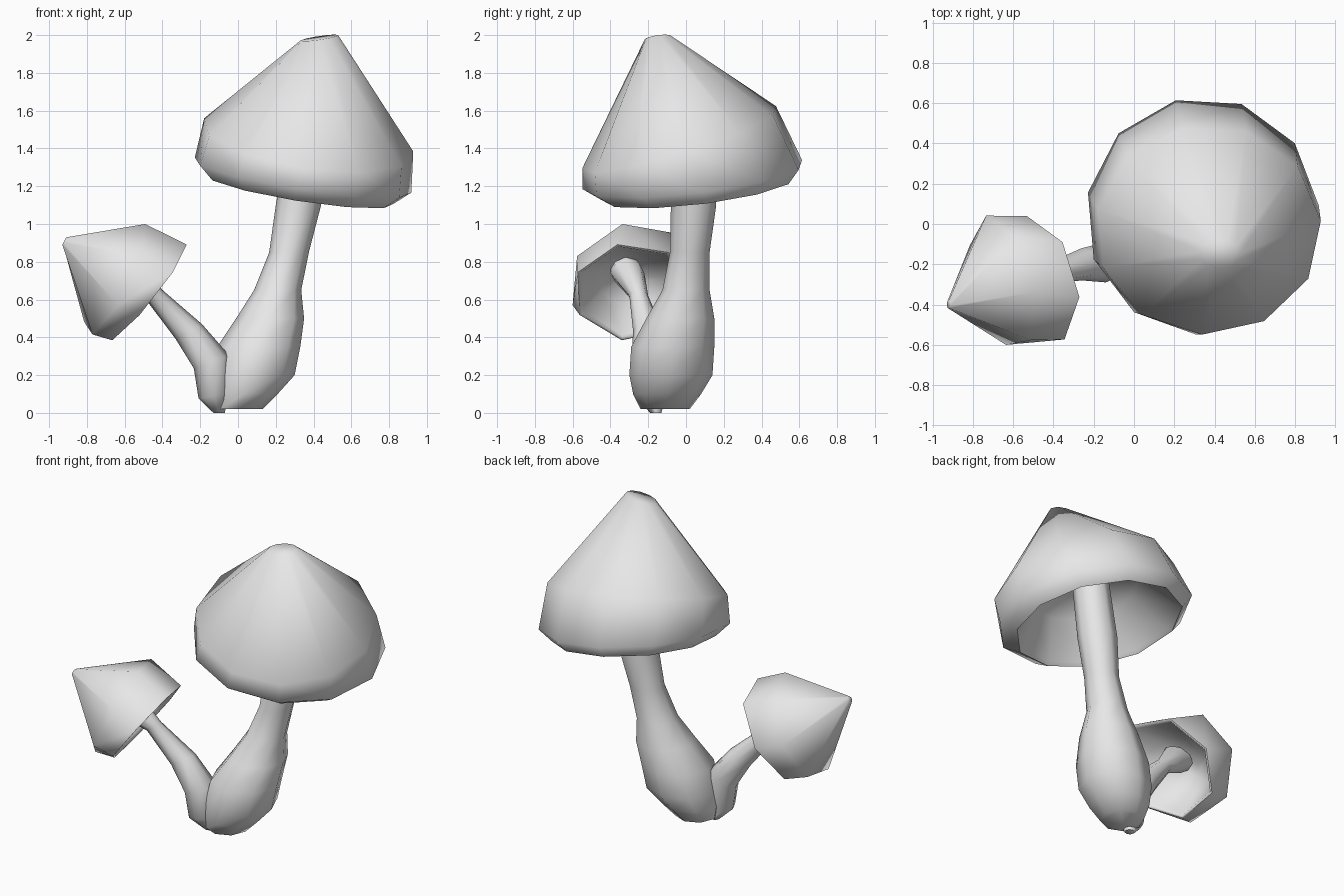
import bpy, bmesh, math
from mathutils import Vector

if "Cube" in bpy.data.objects:
    bpy.data.objects.remove(bpy.data.objects["Cube"], do_unlink=True)

grey = (0.8, 0.8, 0.8, 1)
material = bpy.data.materials.new("light grey")
material.use_nodes = True
material.diffuse_color = grey
material.node_tree.nodes["Principled BSDF"].inputs["Base Color"].default_value = grey


def loft(name, rings, sides, phase=0):
    """Skin elliptical rings, each given as centre and two half-axis vectors."""
    bm = bmesh.new()
    loops = []
    for centre, across, along in rings:
        loop = []
        for step in range(sides):
            turn = math.tau * step / sides + math.radians(phase)
            offset = across * math.cos(turn) + along * math.sin(turn)
            loop.append(bm.verts.new(centre + offset))
        loops.append(loop)
    for lower, upper in zip(loops, loops[1:]):
        for i in range(sides):
            j = (i + 1) % sides
            bm.faces.new((lower[i], lower[j], upper[j], upper[i]))
    bm.faces.new(loops[0])
    bm.faces.new(loops[-1])
    bmesh.ops.recalc_face_normals(bm, faces=bm.faces)
    mesh = bpy.data.meshes.new(name)
    bm.to_mesh(mesh)
    bm.free()
    mesh.materials.append(material)
    part = bpy.data.objects.new(name, mesh)
    bpy.context.collection.objects.link(part)
    bpy.ops.object.select_all(action='DESELECT')
    part.select_set(True)
    bpy.context.view_layer.objects.active = part
    bpy.ops.object.shade_smooth_by_angle(angle=math.radians(70))


def ring(centre, across, along):
    return Vector(centre), Vector(across), Vector(along)


def shrunk(source, scale, shift):
    """Copy a ring at a smaller size, moved by a vector."""
    centre, across, along = source
    return centre + shift, across * scale, along * scale


def cap(name, tip, shoulder, brim, lip_scale, lip_depth, sides, phase):
    """Loft from tip to brim, turn around the lip and climb into the hollow."""
    inward = shoulder[0] - brim[0]
    lip = shrunk(brim, lip_scale, inward * -lip_depth)
    inner = shrunk(brim, lip_scale - 0.04, inward * (0.1 - lip_depth))
    hollow = shrunk(brim, 0.55, inward * 0.9)
    roof = shrunk(brim, 0.15, inward * 1.3)
    loft(name, [tip, shoulder, brim, lip, inner, hollow, roof], sides, phase)


def stem(name, sections, lean=0):
    """Loft round sections whose tilt towards -x grows evenly up to lean degrees."""
    rings = []
    for i, (centre, radius) in enumerate(sections):
        angle = math.radians(lean) * i / (len(sections) - 1)
        across = Vector((math.cos(angle), 0, math.sin(angle))) * radius
        rings.append(ring(centre, across, (0, radius, 0)))
    loft(name, rings, 8)


# Large cap: a leaning cone with a rolled-under lip
cap("large_cap",
    tip=ring((0.43, -0.15, 1.985), (0.1, 0, 0.015), (0, 0.07, 0.01)),
    shoulder=ring((0.37, -0.03, 1.45), (0.56, 0, -0.08), (0, 0.52, 0.16)),
    brim=ring((0.34, 0.04, 1.25), (0.58, 0, -0.09), (0, 0.59, 0.07)),
    lip_scale=0.86, lip_depth=0.35, sides=11, phase=5)

# Small cap: tipped over so that its hollow faces the large stem
cap("small_cap",
    tip=ring((-0.92, -0.4, 0.91), (0.01, 0, 0.02), (0, 0.02, 0)),
    shoulder=ring((-0.65, -0.29, 0.71), (0.14, 0.04, 0.3), (-0.09, 0.33, 0)),
    brim=ring((-0.48, -0.28, 0.64), (0.2, 0, 0.26), (-0.06, 0.32, 0)),
    lip_scale=0.96, lip_depth=0, sides=7, phase=-15)

# Large stem: swollen foot narrowing and leaning up into the cap
stem("large_stem", [
    ((0, -0.11, 0.02), 0.13),
    ((0.03, -0.1, 0.1), 0.18),
    ((0.08, -0.08, 0.2), 0.22),
    ((0.11, -0.07, 0.35), 0.22),
    ((0.17, -0.03, 0.5), 0.18),
    ((0.21, 0, 0.65), 0.125),
    ((0.27, 0.02, 0.85), 0.105),
    ((0.32, 0.04, 1.1), 0.12),
    ((0.38, 0.04, 1.5), 0.11),
])

# Small stem: curves out from the large foot into the small cap
stem("small_stem", [
    ((-0.1, -0.16, 0), 0.03),
    ((-0.13, -0.19, 0.09), 0.08),
    ((-0.14, -0.19, 0.27), 0.1),
    ((-0.26, -0.2, 0.43), 0.08),
    ((-0.44, -0.25, 0.62), 0.05),
    ((-0.57, -0.31, 0.74), 0.09),
    ((-0.67, -0.33, 0.79), 0.07),
], lean=60)
